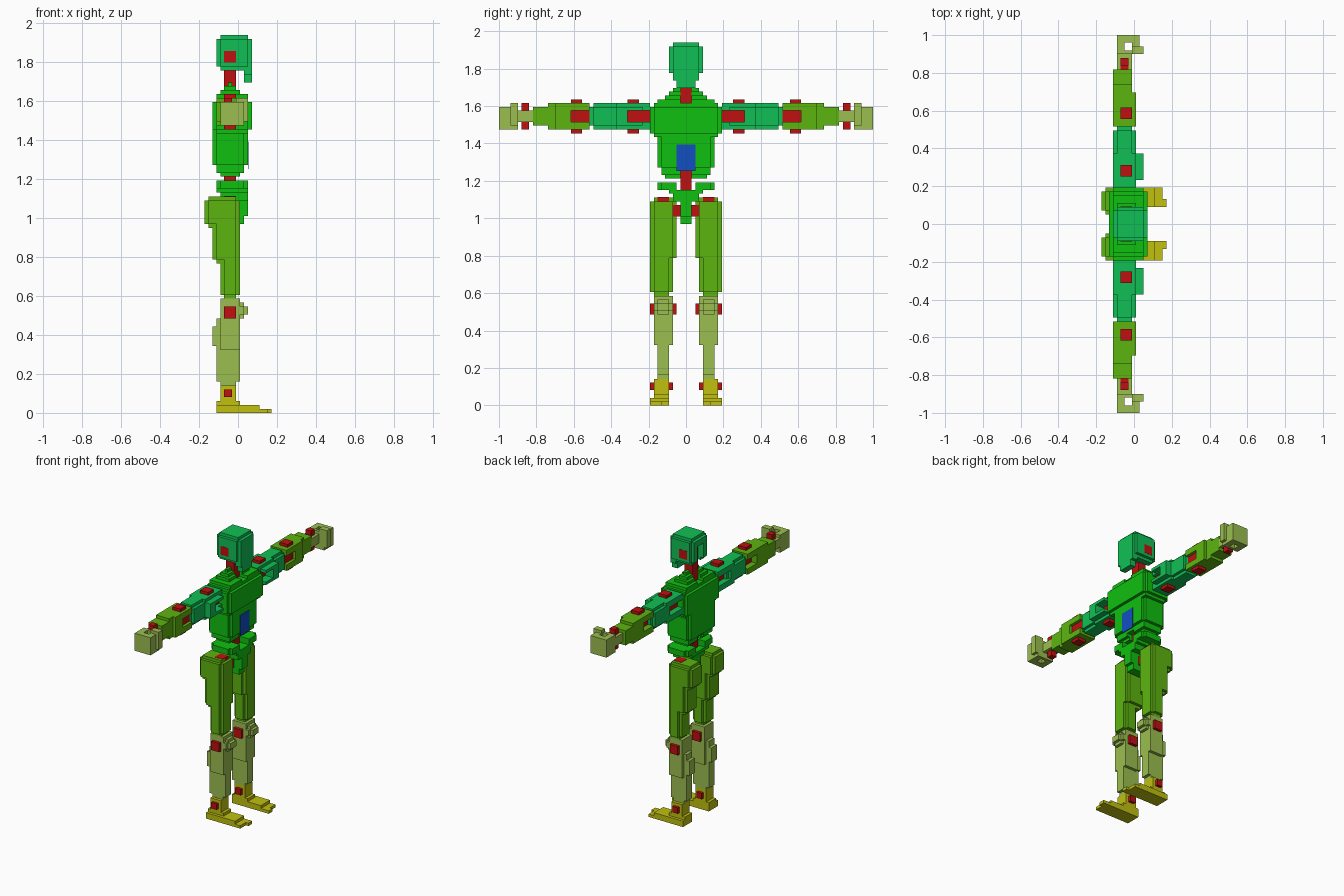
import bpy, bmesh
from mathutils import Vector

cube = bpy.data.objects.get("Cube")
if cube:
    bpy.data.objects.remove(cube)

UNIT = 2 / 99   # edge of one small block


def material(name, *rgb):
    mat = bpy.data.materials.new(name)
    mat.use_nodes = True
    colour = (*rgb, 1)
    mat.diffuse_color = colour
    mat.node_tree.nodes["Principled BSDF"].inputs["Base Color"].default_value = colour
    return mat


green = material("green", .005, .53, .005)
teal = material("teal", .005, .53, .09)
lime = material("lime", .11, .46, .005)
pale = material("pale green", .33, .52, .08)
yellow = material("yellow", .53, .53, .005)
red = material("red", .53, .005, .005)
blue = material("blue", .006, .08, .53)


def box(x, y, z):
    """One block in small-block units; a single y is a half width about the centre."""
    if not isinstance(y, tuple):
        y = (1 - y, y)
    return [(x, y, z)]


def stepped(x, y, z):
    """A block with one small step cut along every edge."""
    (x, y, z), = box(x, y, z)
    inset = lambda span: (span[0] + 1, span[1] - 1)
    return [(x, inset(y), inset(z)), (inset(x), y, inset(z)), (inset(x), inset(y), z)]


def part(name, mat, *groups, mirrored=False):
    bm = bmesh.new()
    for group in groups:
        for spans in group:
            verts = bmesh.ops.create_cube(bm, size=1)["verts"]
            lo, hi = (Vector(corner) for corner in zip(*spans))
            for v in verts:
                at = [lo[i] + (v.co[i] + .5) * (hi[i] - lo[i]) for i in range(3)]
                v.co = Vector((at[0] - 8.5, at[1] - .5, at[2])) * UNIT
    mesh = bpy.data.meshes.new(name)
    bm.to_mesh(mesh)
    bm.free()
    mesh.materials.append(mat)
    obj = bpy.data.objects.new(name, mesh)
    bpy.context.scene.collection.objects.link(obj)
    if mirrored:
        mod = obj.modifiers.new("mirror", "MIRROR")
        mod.use_axis = (False, True, False)
        mod.use_mirror_merge = False
    return obj


# Head: crown and face in front, open slot at the back for the neck
part("skull_front", teal,
     stepped(x=(7, 12), y=5, z=(87, 96)),
     box(x=(4, 11), y=4, z=(93, 96)),
     box(x=(3, 11), y=4, z=(93, 95)),
     box(x=(10, 12), y=4, z=(86, 90)),
     box(x=(10, 12), y=3, z=(84, 87)))
part("skull_sides", teal,
     box(x=(4, 11), y=(2, 5), z=(88, 95)),
     box(x=(4, 9), y=(2, 4), z=(87, 95)),
     box(x=(3, 8), y=(2, 4), z=(88, 95)), mirrored=True)
part("neck", red, box(x=(5, 8), y=2, z=(79, 92)))
part("head_pin", red, box(x=(5, 8), y=5.06, z=(89, 92)))

# Torso
part("collar", green,
     box(x=(3, 11), y=(2, 8), z=(79, 81)),
     box(x=(4, 9), y=(2, 6), z=(81, 82)),
     box(x=(5, 8), y=(2, 5), z=(82, 83)),
     box(x=(6, 7), y=(2, 4), z=(83, 84)), mirrored=True)
part("chest", green,
     stepped(x=(2, 12), y=10, z=(71, 80)),
     stepped(x=(2, 11), y=8, z=(62, 74)))
part("chest_base", green,
     box(x=(3, 10), y=(2, 7), z=(61, 63)),
     box(x=(4, 9), y=(2, 6), z=(60, 62)), mirrored=True)
part("chest_panel", blue, box(x=(11, 11.2), y=3, z=(62, 69)))
part("waist_joint", red, box(x=(5, 8), y=2, z=(56, 63)))

# Pelvis: split rim, narrowing bowl and central post
part("pelvis_rim", green,
     box(x=(4, 10), y=(3, 8), z=(57, 59)),
     box(x=(3, 11), y=(3, 7), z=(57, 59)), mirrored=True)
part("pelvis_bowl", green,
     box(x=(3, 11), y=5, z=(56, 57)),
     box(x=(4, 11), y=4, z=(54, 56)),
     box(x=(4, 11), y=2, z=(50, 55)),
     box(x=(5, 10), y=2, z=(48, 50)))
part("hip_axle", red, box(x=(5, 8), y=6, z=(50, 53)))
part("hip_cap", red, box(x=(5, 8), y=(5, 8), z=(50, 55.1)), mirrored=True)

# Legs
part("thighs", lime,
     stepped(x=(0, 9), y=(3, 10), z=(47, 55)),
     stepped(x=(2, 9), y=(3, 10), z=(38, 52)),
     stepped(x=(4, 9), y=(4, 10), z=(29, 41)), mirrored=True)
part("knee_pins", red, box(x=(5, 8), y=(3, 10), z=(24, 27)), mirrored=True)
part("shins", pale,
     stepped(x=(4, 11), y=(4, 9), z=(24, 28)),
     box(x=(4, 9), y=(4, 9), z=(16, 29)),
     box(x=(3, 9), y=(5, 8), z=(8, 24)),
     box(x=(4, 8), y=(5, 8), z=(7, 9)),
     box(x=(2, 6), y=(5, 8), z=(17, 22)), mirrored=True)
part("ankle_pins", red,
     box(x=(5, 7), y=(4, 10), z=(4, 6)),
     box(x=(5, 7), y=(6, 8), z=(4, 7.1)), mirrored=True)
part("feet", yellow,
     box(x=(4, 8), y=(5, 9), z=(0, 7)),
     box(x=(3, 9), y=(5, 9), z=(0, 3)),
     box(x=(3, 14), y=(5, 10), z=(0, 2)),
     box(x=(9, 16), y=(7, 10), z=(0, 1)),
     box(x=(9, 17), y=(5, 7), z=(0, 1)), mirrored=True)

# Upper arms: forked around the shoulder pin
part("upper_arms", teal,
     box(x=(3, 9), y=(10, 19), z=(73, 75)),
     box(x=(3, 9), y=(10, 19), z=(78, 80)),
     box(x=(4, 11), y=(12, 19), z=(74, 75)),
     box(x=(4, 11), y=(12, 19), z=(78, 79)),
     box(x=(4, 11), y=(16, 19), z=(74, 79)),
     stepped(x=(3, 9), y=(16, 26), z=(73, 80)), mirrored=True)
part("shoulder_pins", red,
     box(x=(5, 8), y=(10, 16), z=(75, 78)),
     box(x=(5, 8), y=(13, 16), z=(72, 81)), mirrored=True)

# Forearms: forked around the elbow pin
part("forearms", lime,
     box(x=(3, 9), y=(26, 35), z=(73, 75)),
     box(x=(3, 9), y=(26, 35), z=(78, 80)),
     box(x=(3, 9), y=(31, 35), z=(74, 79)),
     box(x=(3, 8), y=(31, 37), z=(73, 80)),
     box(x=(3, 8), y=(36, 41), z=(74, 79)), mirrored=True)
part("elbow_pins", red,
     box(x=(5, 8), y=(25, 31), z=(75, 78)),
     box(x=(5, 8), y=(28, 31), z=(72, 81)), mirrored=True)

# Hands: curled fists with an open grip
part("wrist_pins", red,
     box(x=(5, 7), y=(40, 44), z=(75, 78)),
     box(x=(5, 7), y=(42, 44), z=(73, 80)), mirrored=True)
part("hands", pale,
     box(x=(4, 8), y=(41, 46), z=(75, 78)),
     box(x=(4, 9), y=(45, 46), z=(73, 79)),
     box(x=(4, 6), y=(45, 50), z=(73, 79)),
     box(x=(4, 10), y=(48, 50), z=(73, 79)),
     box(x=(8, 10), y=(45, 49), z=(73, 79)),
     box(x=(8, 11), y=(45, 47), z=(74, 80)), mirrored=True)
